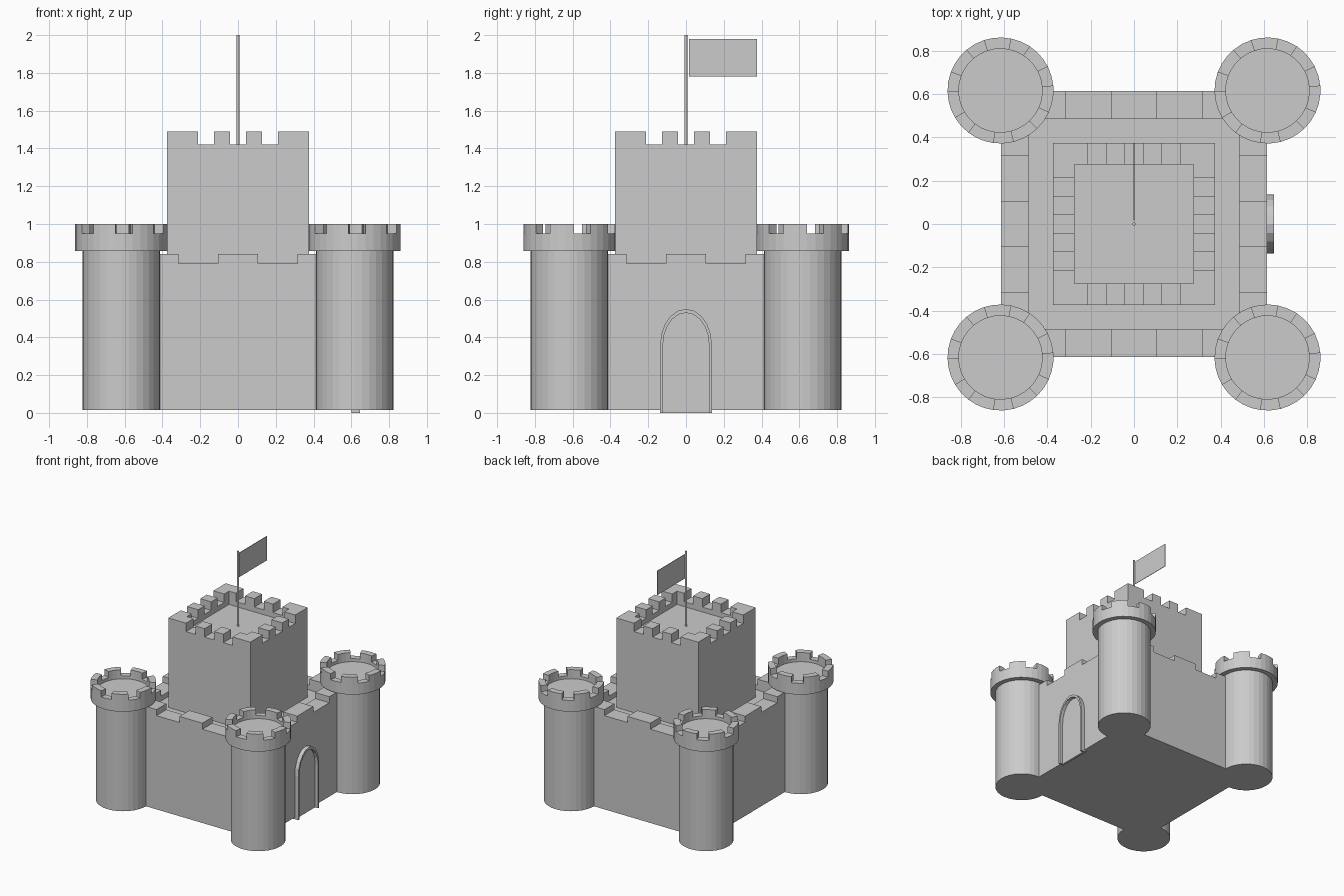
import bpy, bmesh
from math import sin, cos, pi, radians

if "Cube" in bpy.data.objects:
    bpy.data.objects.remove(bpy.data.objects["Cube"])


def finish(name, bm):
    bmesh.ops.remove_doubles(bm, verts=bm.verts, dist=1e-5)
    bmesh.ops.recalc_face_normals(bm, faces=bm.faces)
    me = bpy.data.meshes.new(name)
    bm.to_mesh(me)
    bm.free()
    ob = bpy.data.objects.new(name, me)
    bpy.context.collection.objects.link(ob)
    return ob


def box(name, lo, hi):
    bm = bmesh.new()
    bmesh.ops.create_cube(bm, size=1)
    for v in bm.verts:
        v.co = [l + (c + 0.5) * (h - l) for c, l, h in zip(v.co, lo, hi)]
    return finish(name, bm)


def cylinder(name, x, y, r, z0, z1, sides):
    bm = bmesh.new()
    bmesh.ops.create_cone(bm, cap_ends=True, segments=sides, radius1=r, radius2=r, depth=z1 - z0)
    bmesh.ops.translate(bm, verts=bm.verts, vec=(x, y, (z0 + z1) / 2))
    return finish(name, bm)


def battlement(name, outer, inner, tops, base, floor):
    """Solid with a sunken floor and a rim whose height changes per segment."""
    bm = bmesh.new()

    def face(*pts):
        bm.faces.new([bm.verts.new(p) for p in pts])

    n = len(outer)
    for i in range(n):
        j = (i + 1) % n
        a, b, c, d, h = outer[i], outer[j], inner[j], inner[i], tops[i]
        face((*a, base), (*b, base), (*b, h), (*a, h))
        face((*c, floor), (*d, floor), (*d, h), (*c, h))
        face((*a, h), (*b, h), (*c, h), (*d, h))
        g = tops[j]
        if g != h:
            face((*b, h), (*b, g), (*c, g), (*c, h))
    face(*[(*p, base) for p in reversed(outer)])
    face(*[(*p, floor) for p in inner])
    return finish(name, bm)


def square_battlement(name, half, inner_half, breaks, low, high, base, floor):
    cuts = sorted([-b for b in breaks] + breaks)
    outer, inner, tops = [], [], []
    c, s = 1, 0
    for side in range(4):
        for k, t in enumerate([-half] + cuts):
            u = -inner_half if k == 0 else t
            outer.append((c * t + s * half, s * t - c * half))
            inner.append((c * u + s * inner_half, s * u - c * inner_half))
            tops.append(high if k % 2 == 0 else low)
        c, s = -s, c
    return battlement(name, outer, inner, tops, base, floor)


# curtain wall and central keep
square_battlement("curtain_wall", 0.615, 0.485, [0.105, 0.315], 0.79, 0.84, 0.015, 0.75)
square_battlement("keep", 0.375, 0.275, [0.043, 0.128, 0.213], 1.42, 1.49, 0.75, 1.38)

# corner towers: seven merlons, each three segments wide with two-segment gaps
angles, tops = [], []
for m in range(7):
    start = radians(-24.6) + m * 2 * pi / 7
    for k in range(5):
        merlon = k < 3
        angles.append(start + radians(10 * k if merlon else 30 + (k - 3) * 10.714))
        tops.append(1.0 if merlon else 0.95)
for sx, xn in ((-1, "left"), (1, "right")):
    for sy, yn in ((-1, "front"), (1, "back")):
        x, y = sx * 0.617, sy * 0.617
        cylinder(f"tower_{yn}_{xn}", x, y, 0.205, 0.015, 0.856, 32)
        rings = [[(x + r * cos(a), y + r * sin(a)) for a in angles] for r in (0.245, 0.193)]
        battlement(f"tower_crown_{yn}_{xn}", rings[0], rings[1], tops, 0.856, 0.925)


# arched doorway on the right wall
def arch(w, spring, top, n=10):
    pts = [(w * cos(pi * i / n), spring + (top - spring) * sin(pi * i / n)) for i in range(n + 1)]
    return [(w, 0)] + pts + [(-w, 0)]


def extrude_x(bm, faces, depth):
    r = bmesh.ops.extrude_face_region(bm, geom=faces)
    vs = [v for v in r["geom"] if isinstance(v, bmesh.types.BMVert)]
    bmesh.ops.translate(bm, verts=vs, vec=(depth, 0, 0))


out_pts, in_pts = arch(0.137, 0.36, 0.55), arch(0.122, 0.36, 0.53)
bm = bmesh.new()
vo = [bm.verts.new((0.6, *p)) for p in out_pts]
vi = [bm.verts.new((0.6, *p)) for p in in_pts]
strip = [bm.faces.new((vo[i], vo[i + 1], vi[i + 1], vi[i])) for i in range(len(vo) - 1)]
extrude_x(bm, strip, 0.047)
finish("door_frame", bm)

bm = bmesh.new()
panel = bm.faces.new([bm.verts.new((0.6, *p)) for p in in_pts])
extrude_x(bm, [panel], 0.019)
finish("door", bm)

# flagpole and flag
cylinder("flagpole", 0, 0, 0.007, 1.38, 2.0, 12)
box("flag", (-0.002, 0.016, 1.78), (0.002, 0.375, 1.98))
